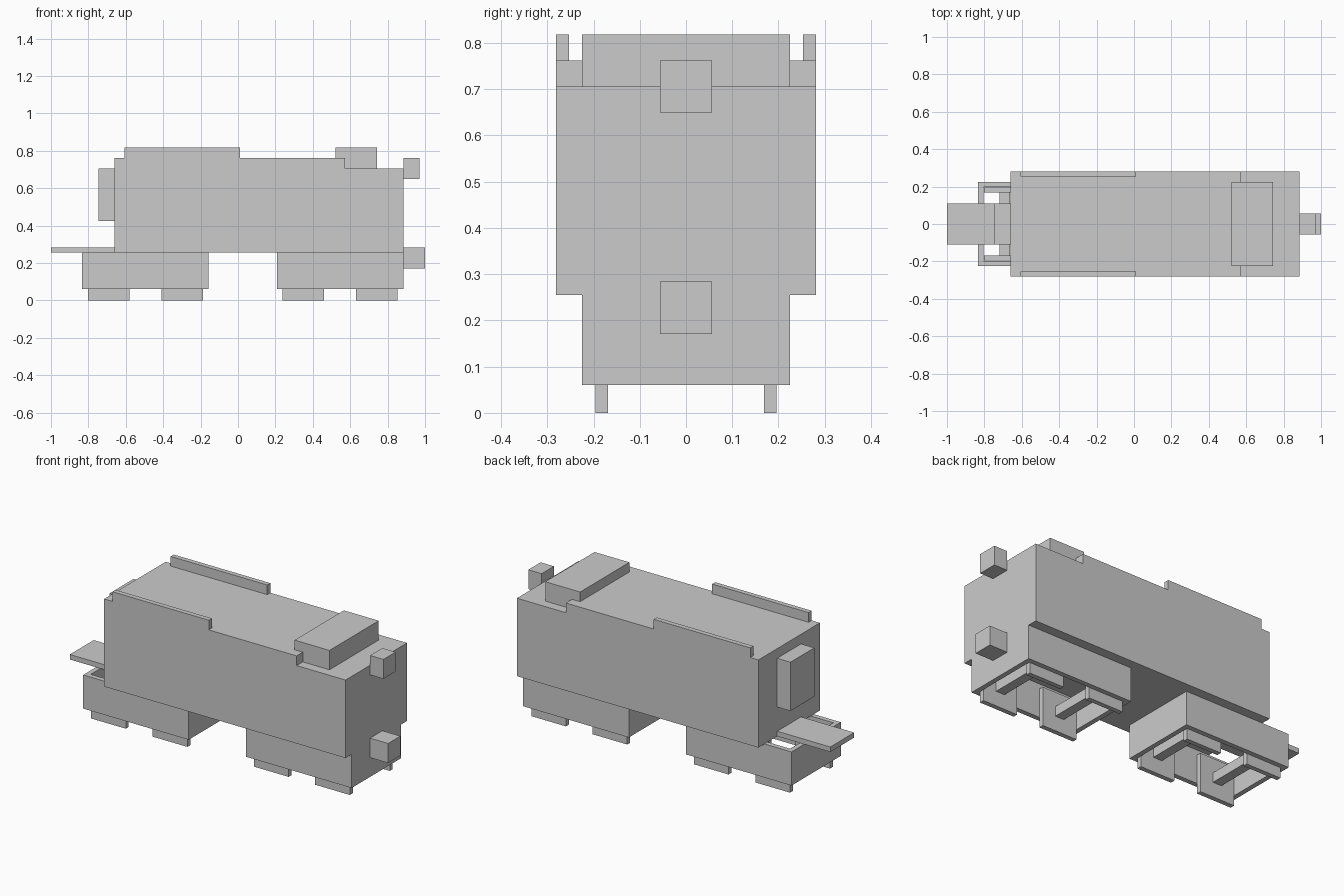
import bpy, bmesh

if "Cube" in bpy.data.objects:
    bpy.data.objects.remove(bpy.data.objects["Cube"])


def extrude(name, pts, lo, hi, axis):
    """Extrude a closed profile along 'y' (pts are x,z) or 'z' (pts are x,y)."""
    def place(a, b, d):
        return (a, d, b) if axis == 'y' else (a, b, d)
    bm = bmesh.new()
    face = bm.faces.new([bm.verts.new(place(a, b, lo)) for a, b in pts])
    new = bmesh.ops.extrude_face_region(bm, geom=[face])['geom']
    move = place(0, 0, hi - lo)
    bmesh.ops.translate(bm, vec=move, verts=[g for g in new if isinstance(g, bmesh.types.BMVert)])
    bmesh.ops.recalc_face_normals(bm, faces=bm.faces[:])
    mesh = bpy.data.meshes.new(name)
    bm.to_mesh(mesh)
    bm.free()
    obj = bpy.data.objects.new(name, mesh)
    bpy.context.collection.objects.link(obj)
    return obj


def box(name, x0, x1, y0, y1, z0, z1):
    return extrude(name, [(x0, y0), (x1, y0), (x1, y1), (x0, y1)], z0, z1, 'z')


def mirror_y(obj):
    mod = obj.modifiers.new("mirror", 'MIRROR')
    mod.use_axis = (False, True, False)
    return obj


# Body with stepped roof
extrude("body", [(-0.66, 0.255), (0.885, 0.255), (0.885, 0.706), (0.572, 0.706),
                 (0.572, 0.762), (-0.66, 0.762)], -0.281, 0.281, 'y')

# Roof details
mirror_y(box("roof_rail", -0.608, 0.01, 0.253, 0.281, 0.762, 0.818))
box("roof_unit", 0.52, 0.743, -0.225, 0.225, 0.706, 0.818)

# End fittings
box("headlamp", 0.885, 0.97, -0.056, 0.056, 0.65, 0.762)
box("front_coupler", 0.885, 1.0, -0.056, 0.056, 0.171, 0.284)
box("rear_door", -0.745, -0.66, -0.109, 0.109, 0.424, 0.706)
box("rear_platform", -1.0, -0.66, -0.109, 0.109, 0.255, 0.284)

# Open truck frames, wheels and axles
T = 0.028
for label, x0, x1, wheels in (("rear", -0.833, -0.158, (-0.692, -0.298)),
                              ("front", 0.208, 0.885, (0.35, 0.742))):
    mirror_y(box(label + "_truck_side", x0, x1, 0.225 - T, 0.225, 0.06, 0.255))
    for i, (a, b) in enumerate(((x0, x0 + T), (x1 - T, x1))):
        box(f"{label}_truck_end_{i}", a, b, -0.225 + T, 0.225 - T, 0.06, 0.255)
    for i, c in enumerate(wheels):
        mirror_y(box(f"{label}_wheel_{i}", c - 0.111, c + 0.111, 0.169, 0.196, 0.0, 0.225))
        box(f"{label}_axle_{i}", c - 0.028, c + 0.028, -0.169, 0.169, 0.085, 0.141)
